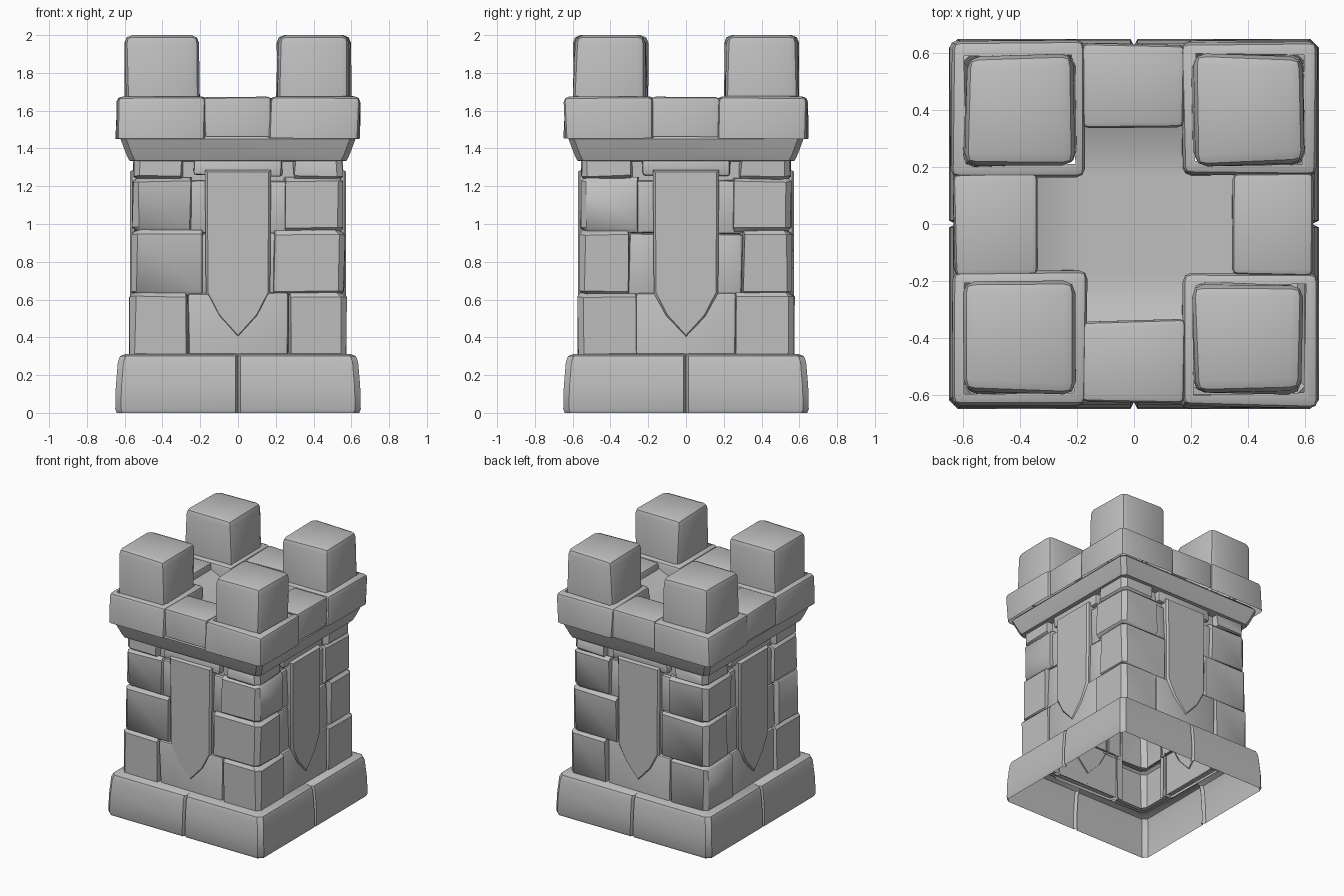
import bpy, bmesh, math, random
from mathutils import Matrix, Vector

random.seed(7)
cube = bpy.data.objects.get("Cube")
if cube:
    bpy.data.objects.remove(cube, do_unlink=True)

stone_mat = bpy.data.materials.new("grey stone")
stone_mat.use_nodes = True
GREY = (0.52, 0.52, 0.52, 1)
stone_mat.diffuse_color = GREY
stone_mat.node_tree.nodes["Principled BSDF"].inputs["Base Color"].default_value = GREY
SIDES = ("front", "left", "back", "right")
DOWN, INWARD = Vector((0, 0, -1)), Vector((0, 1, 0))


def finish(bm, name, turn=0):
    """Turn the part about z by quarter turns and link it."""
    bm.transform(Matrix.Rotation(turn * math.pi / 2, 4, "Z"))
    mesh = bpy.data.meshes.new(name)
    bm.to_mesh(mesh)
    bm.free()
    mesh.materials.append(stone_mat)
    ob = bpy.data.objects.new(name, mesh)
    bpy.context.collection.objects.link(ob)
    bpy.ops.object.select_all(action="DESELECT")
    ob.select_set(True)
    bpy.context.view_layer.objects.active = ob
    bpy.ops.object.shade_smooth_by_angle(angle=math.radians(38))


def jitter(bm, amount, amount_z):
    for v in bm.verts:
        v.co += Vector([random.uniform(-a, a) for a in (amount, amount, amount_z)])


def block(name, x, y, z, turn=0, bevel=0.02, rough=0.008, rough_z=0.006,
          open_to=(), top_hole=0.0):
    """A worn, rounded stone, left open where it meets the hollow inside."""
    bm = bmesh.new()
    bmesh.ops.create_cube(bm, size=1)
    hidden = [f for f in bm.faces if any(f.normal.dot(d) > 0.9 for d in open_to)]
    for v in bm.verts:
        v.co = [r[0] if c < 0 else r[1] for r, c in zip((x, y, z), v.co)]
    if top_hole:
        top = [f for f in bm.faces if f.normal.z > 0.9]
        bmesh.ops.inset_region(bm, faces=top, thickness=top_hole)
        hidden += top
    bmesh.ops.delete(bm, geom=hidden, context="FACES")
    jitter(bm, rough, rough_z)
    bm.normal_update()
    sharp = [e for e in bm.edges if e.is_manifold and e.calc_face_angle() > 0.5]
    bmesh.ops.bevel(bm, geom=sharp, offset=bevel, segments=2, profile=0.5, affect="EDGES")
    finish(bm, name, turn)


def loft(bm, rows, closed=False):
    rows = [[bm.verts.new(p) for p in row] for row in rows]
    n = len(rows[0])
    for a, b in zip(rows, rows[1:]):
        for i in range(n if closed else n - 1):
            bm.faces.new((a[i], a[(i + 1) % n], b[(i + 1) % n], b[i]))
    return rows


def corner_strip(name, profile, turn, ends=(0, 0), notch=0.0, round_off=0.03, rough=0.0):
    """Sweep a (half width, height) profile around one corner."""
    bm = bmesh.new()
    rows = []
    for h, z in profile:
        back = min(h, max(h - notch, 0.49))
        path = [(ends[0], back), (ends[0] + 0.012, h), (h - round_off, h),
                (h, h - round_off), (h, ends[1] + 0.012), (back, ends[1])]
        rows.append([(px, py, z) for px, py in path])
    loft(bm, rows)
    jitter(bm, rough, rough)
    bmesh.ops.reverse_faces(bm, faces=bm.faces)
    finish(bm, name, turn)


def banner(name, turn):
    """Flat pointed banner with a narrow chamfered rim."""
    half = [(0.175, 1.285), (0.17, 0.63), (0.105, 0.51)]
    outline = half + [(0, 0.4)] + [(-px, pz) for px, pz in reversed(half)]
    bm = bmesh.new()
    rows = [[(px * rim, depth, 0.9 + (pz - 0.9) * (rim + 2) / 3) for px, pz in outline]
            for depth, rim in ((-0.5, 1), (-0.56, 1), (-0.573, 0.93))]
    bm.faces.new(loft(bm, rows, closed=True)[-1])
    bmesh.ops.recalc_face_normals(bm, faces=bm.faces)
    finish(bm, name, turn)


def sheet(name, rows, turn):
    """Thin wall or floor panel."""
    bm = bmesh.new()
    loft(bm, rows)
    finish(bm, name, turn)


# Corner stone courses: z range, outer face, inner end along x, inner end along y
COURSES = [((0.29, 0.635), 0.573, 0.265, 0.25),
           ((0.625, 0.965), 0.563, 0.18, 0.295),
           ((0.96, 1.245), 0.557, 0.24, 0.245),
           ((1.235, 1.36), 0.553, 0.29, 0.28)]

for k, side in enumerate(SIDES):
    # Open-bottomed foot and flared cornice
    corner_strip(side + "_foot", [(0.642, 0), (0.65, 0.02), (0.647, 0.14), (0.636, 0.27),
                                  (0.625, 0.3), (0.595, 0.312), (0.53, 0.315)],
                 k, notch=0.025)
    corner_strip(side + "_cornice", [(0.51, 1.33), (0.575, 1.335), (0.59, 1.365),
                                     (0.622, 1.45), (0.6, 1.475)], k)

    # Recessed wall panel behind the banner
    sheet(side + "_wall_panel", [[(-0.32, -0.51, z), (0.32, -0.51, z)] for z in (0.3, 1.4)], k)

    # Corner stones, with the ends swapped on every other quarter turn
    for i, ((low, high), out, *ends) in enumerate(COURSES):
        profile = [(0.525, low), (out - 0.018, low), (out, low + 0.02),
                   (out, high - 0.02), (out - 0.018, high), (0.525, high)]
        corner_strip(f"{side}_corner_stone_{i + 1}", profile, k,
                     ends if k % 2 == 0 else ends[::-1], notch=0.07, rough=0.005)

    # Wall stones between the corners
    block(side + "_low_stone", (-0.265, 0.265), (-0.565, -0.5), (0.29, 0.635), k, 0.018,
          open_to=(INWARD, DOWN))
    for s, tag in ((-1, "right"), (1, "left")):
        x = sorted((s * 0.14, s * 0.3))
        block(f"{side}_{tag}_filler", x, (-0.54, -0.5), (0.62, 0.95), k, 0.015,
              open_to=(INWARD,))
        block(f"{side}_{tag}_upper_filler", x, (-0.535, -0.5), (0.95, 1.23), k, 0.015,
              open_to=(INWARD,))

    # Banner and its rail
    block(side + "_banner_rail", (-0.23, 0.23), (-0.55, -0.5), (1.255, 1.34), k, 0.015,
          open_to=(INWARD,))
    banner(side + "_banner", k)

    # Parapet blocks and merlons
    block(side + "_parapet_corner", (0.168, 0.643), (0.168, 0.643), (1.452, 1.674), k,
          0.03, rough_z=0.003, open_to=(DOWN,), top_hole=0.065)
    block(side + "_parapet_middle", (-0.18, 0.18), (-0.63, -0.34), (1.462, 1.672), k,
          0.022, rough_z=0.003, open_to=(DOWN,))
    block(side + "_merlon", (0.208, 0.594), (0.208, 0.594), (1.65, 2.0), k, 0.042,
          rough=0.01, rough_z=0, open_to=(DOWN,))

    # Roof floor rising towards the parapet
    sheet(side + "_floor_edge", [[(-0.19, y, z), (0.19, y, z)] for y, z in
                                 ((-0.37, 1.635), (-0.25, 1.58), (-0.17, 1.58))], k)

sheet("roof_floor", [[(-0.19, y, 1.58), (0.19, y, 1.58)] for y in (-0.19, 0.19)], 0)
